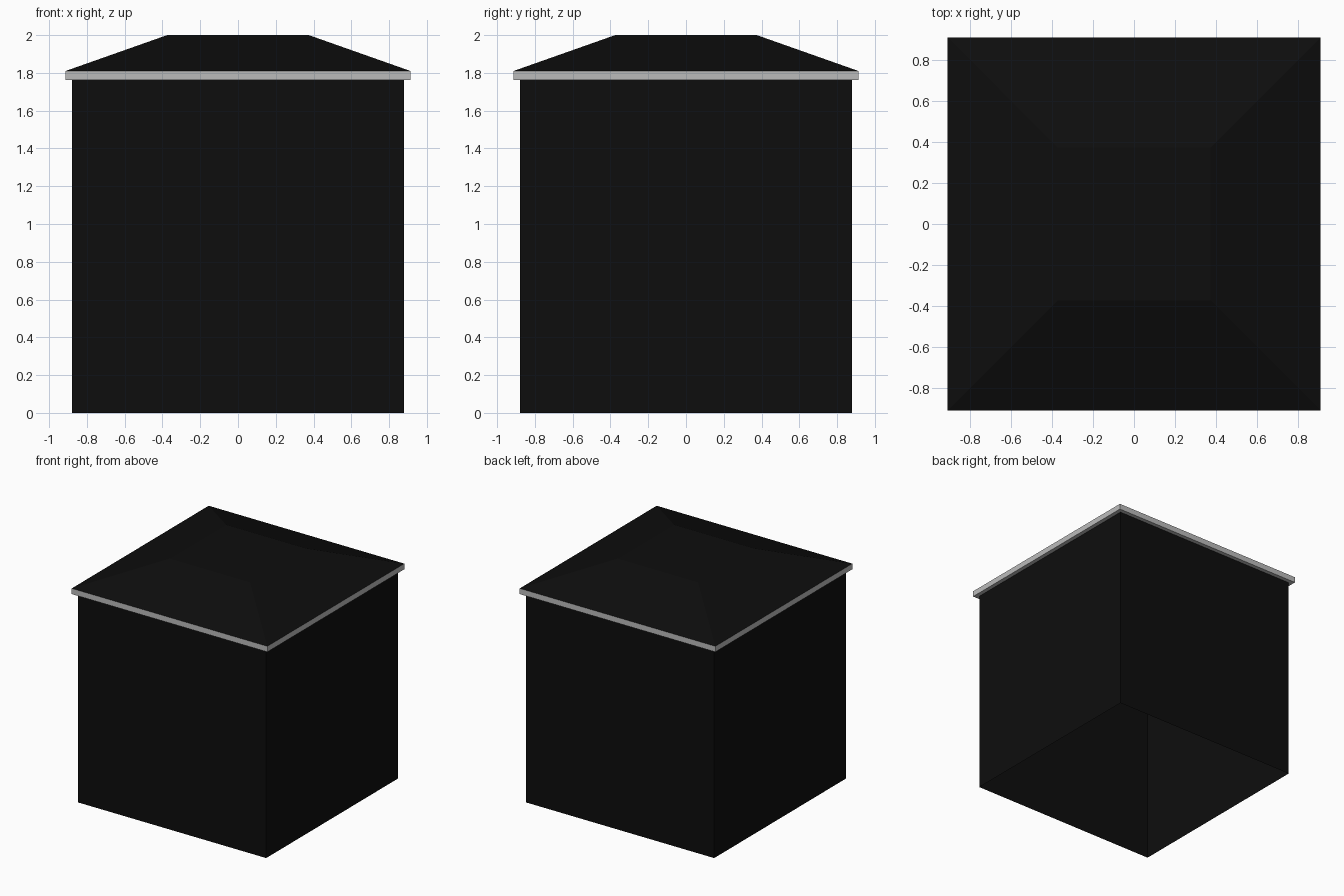
import bpy
import bmesh

cube = bpy.data.objects.get("Cube")
if cube:
    bpy.data.objects.remove(cube, do_unlink=True)


def make_material(name, value):
    mat = bpy.data.materials.new(name)
    mat.use_nodes = True
    colour = (value, value, value, 1.0)
    mat.diffuse_color = colour
    mat.node_tree.nodes["Principled BSDF"].inputs["Base Color"].default_value = colour
    return mat


def square_shell(name, rings, mat, cap_top=False):
    """Join square rings, given as (half width, height), into an open shell."""
    bm = bmesh.new()
    loops = [[bm.verts.new((sx * half, sy * half, z))
              for sx, sy in ((-1, -1), (1, -1), (1, 1), (-1, 1))]
             for half, z in rings]
    for low, high in zip(loops, loops[1:]):
        for i in range(4):
            j = (i + 1) % 4
            bm.faces.new((low[i], low[j], high[j], high[i]))
    if cap_top:
        bm.faces.new(loops[-1])
    mesh = bpy.data.meshes.new(name)
    bm.to_mesh(mesh)
    bm.free()
    mesh.materials.append(mat)
    obj = bpy.data.objects.new(name, mesh)
    bpy.context.collection.objects.link(obj)
    return obj


black = make_material("black", 0.004)
pale_grey = make_material("pale grey", 0.5)

wall, eave, flat_top = 0.878, 0.913, 0.375
wall_top, eave_top, roof_top = 1.762, 1.81, 2.0

# Four walls, open underneath
square_shell("walls", [(wall, 0), (wall, wall_top)], black)

# Eave trim: soffit strip and outer band
square_shell("eave_trim", [(wall, wall_top), (eave, wall_top), (eave, eave_top)], pale_grey)

# Hipped roof with a flat top
square_shell("roof", [(eave, eave_top), (flat_top, roof_top)], black, cap_top=True)
